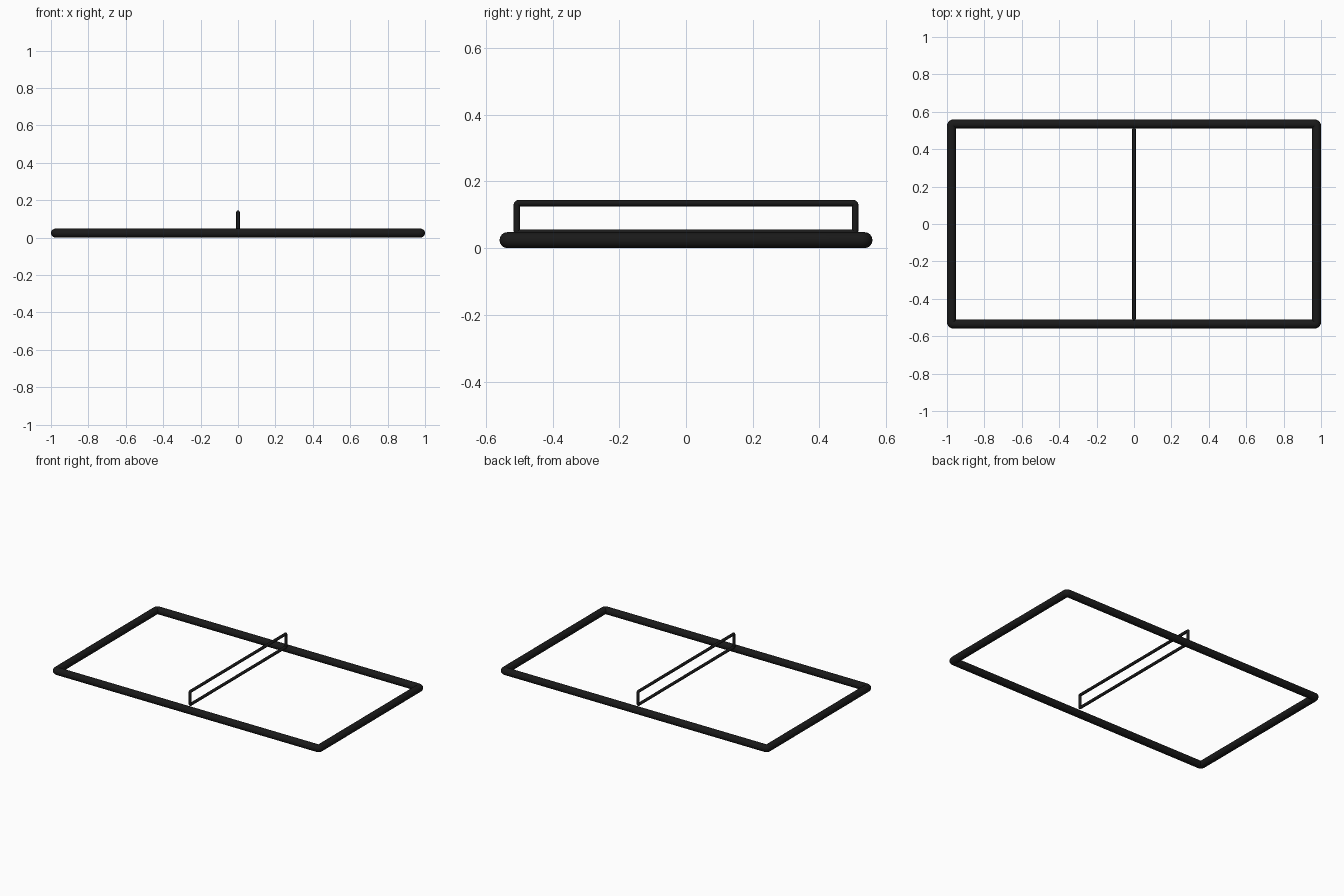
import bpy
from math import cos, sin, pi

if "Cube" in bpy.data.objects:
    bpy.data.objects.remove(bpy.data.objects["Cube"])

black = bpy.data.materials.new("black")
black.diffuse_color = (0.01, 0.01, 0.01, 1)
black.use_nodes = True
black.node_tree.nodes["Principled BSDF"].inputs["Base Color"].default_value = black.diffuse_color


def rounded_loop(half_w, half_h, r, steps=4):
    """Points of a rectangle with small rounded corners."""
    pts = []
    for i, (sx, sy) in enumerate([(1, 1), (-1, 1), (-1, -1), (1, -1)]):
        for k in range(steps + 1):
            a = pi / 2 * (i + k / steps)
            pts.append((sx * (half_w - r) + r * cos(a),
                        sy * (half_h - r) + r * sin(a)))
    return pts


def tube_loop(name, points, radius):
    """Closed round tube swept along the points."""
    curve = bpy.data.curves.new(name, 'CURVE')
    curve.dimensions = '3D'
    curve.bevel_depth = radius
    curve.bevel_resolution = 6
    spline = curve.splines.new('POLY')
    spline.points.add(len(points) - 1)
    for p, co in zip(spline.points, points):
        p.co = (*co, 1)
    spline.use_cyclic_u = True
    ob = bpy.data.objects.new(name, curve)
    bpy.context.collection.objects.link(ob)
    curve.materials.append(black)
    bpy.ops.object.select_all(action='DESELECT')
    ob.select_set(True)
    bpy.context.view_layer.objects.active = ob
    bpy.ops.object.convert(target='MESH')
    bpy.ops.object.shade_smooth_by_angle()


# Flat outer frame lying on the ground
R = 0.024
tube_loop("outer_frame",
          [(x, y, R) for x, y in rounded_loop(1 - R, 0.559 - R, 0.01)], R)

# Thin upright frame across the middle
tube_loop("centre_upright_frame",
          [(0, y, 0.091 + z) for y, z in rounded_loop(0.507, 0.044, 0.005)], 0.0095)
